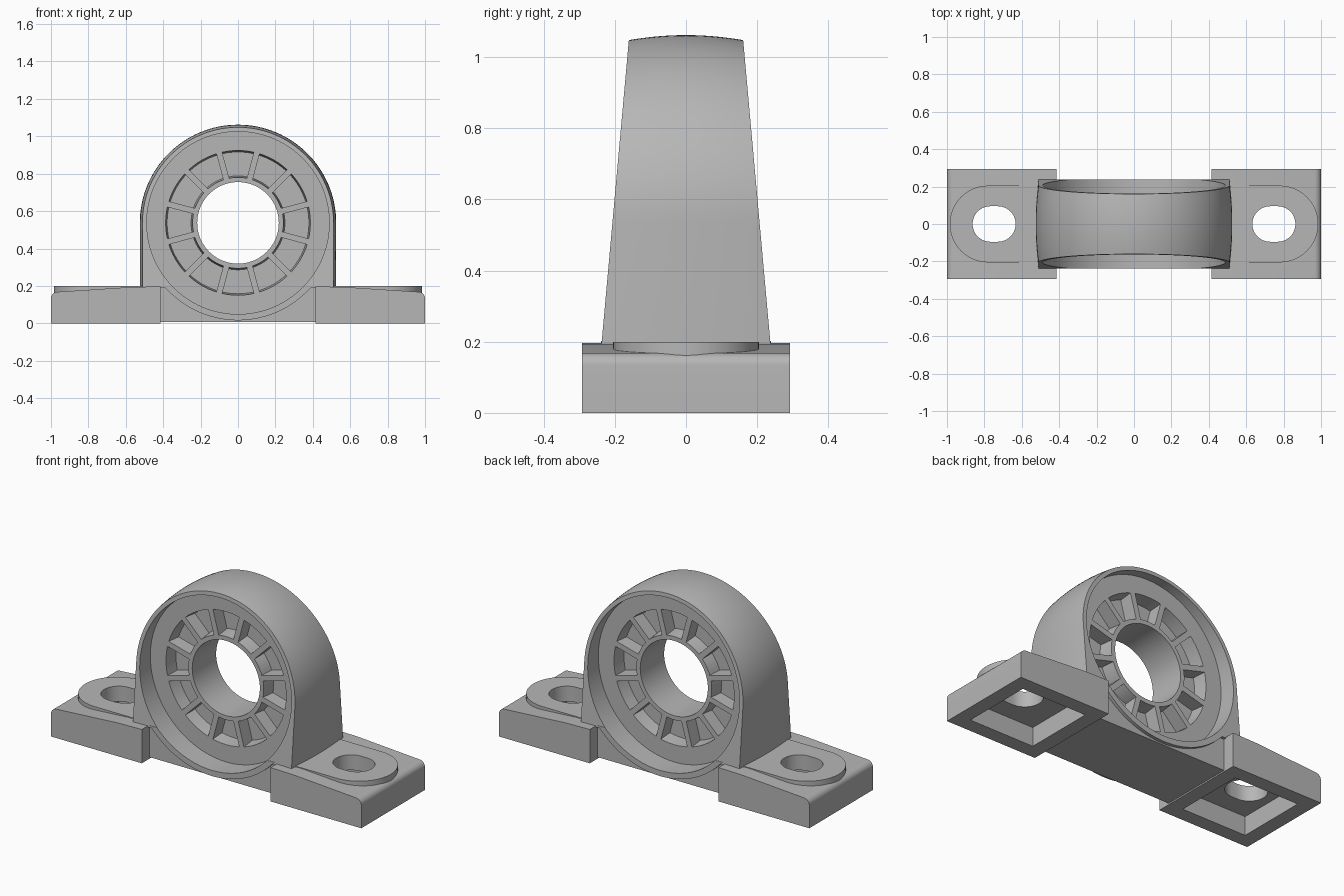
import bpy, bmesh
from math import sin, cos, asin, pi, radians, sqrt

cube = bpy.data.objects.get("Cube")
if cube:
    bpy.data.objects.remove(cube, do_unlink=True)

AXIS_Z = 0.537      # height of the bearing axis
RIM = 0.525         # outer housing radius
BORE = 0.488        # housing bore radius
SEAT_Z = 0.197      # top of the feet

grey = bpy.data.materials.new("cast grey")
grey.use_nodes = True
colour = (0.47, 0.47, 0.47, 1)
grey.diffuse_color = colour
grey.node_tree.nodes["Principled BSDF"].inputs["Base Color"].default_value = colour


def loft(name, *solids):
    """Each solid is a list of matching rings, bridged and capped."""
    bm = bmesh.new()
    for rings in solids:
        rows = [[bm.verts.new(p) for p in ring] for ring in rings]
        n = len(rows[0])
        for a, b in zip(rows, rows[1:]):
            for i in range(n):
                j = (i + 1) % n
                bm.faces.new((a[i], a[j], b[j], b[i]))
        bm.faces.new(rows[0])
        bm.faces.new(rows[-1][::-1])
    bmesh.ops.recalc_face_normals(bm, faces=bm.faces)
    mesh = bpy.data.meshes.new(name)
    bm.to_mesh(mesh)
    bm.free()
    mesh.materials.append(grey)
    obj = bpy.data.objects.new(name, mesh)
    bpy.context.collection.objects.link(obj)
    return obj


def along_y(outline, *ys):
    return [[(x, y, z) for x, z in outline] for y in ys]


def along_z(outline, *zs):
    return [[(x, y, z) for x, y in outline] for z in zs]


def arc(cx, cy, r, start, end, steps):
    return [(cx + r * cos(radians(start + (end - start) * i / steps)),
             cy + r * sin(radians(start + (end - start) * i / steps)))
            for i in range(steps + 1)]


def circle(r, steps=96):
    return arc(0, AXIS_Z, r, 0, 360, steps)[:-1]


def box(x0, x1, y, z0, z1):
    return along_y([(x0, z0), (x1, z0), (x1, z1), (x0, z1)], -y, y)


def combine(obj, tool, operation):
    mod = obj.modifiers.new(operation.lower(), 'BOOLEAN')
    mod.operation = operation
    mod.solver = 'EXACT'
    mod.object = tool
    bpy.context.view_layer.objects.active = obj
    bpy.ops.object.modifier_apply(modifier=mod.name)
    bpy.data.objects.remove(tool, do_unlink=True)


# Arched housing: tapers upward in depth and bulges slightly across it
def half_depth(z):
    return 0.237 - 0.09 * (z - 0.2)


def arch_ring(t):
    r = RIM - 0.014 * t * t
    outline = [(r, 0.19)] + arc(0, AXIS_Z, r, 0, 180, 64) + [(-r, 0.19)]
    return [(x, t * half_depth(z), z) for x, z in outline]


housing = loft("housing", [arch_ring(i / 6) for i in range(-6, 7)])

# Round collar that hangs below the arch, between the feet
low = 90 - 180 / pi * asin(sqrt(1 - ((AXIS_Z - 0.2) / RIM) ** 2))
collar = loft("collar", along_y(arc(0, AXIS_Z, RIM - 0.004, 180 + low, 360 - low, 40),
                                -0.239, 0.239))
combine(housing, collar, 'UNION')

# Web joining the feet
combine(housing, loft("web", box(-0.45, 0.45, 0.22, 0.008, 0.194)), 'UNION')
combine(housing, loft("bore", along_y(circle(BORE), -0.5, 0.5)), 'DIFFERENCE')

# Bearing disc with a centre bore and twelve blind pockets on each face
disc = loft("bearing_disc", along_y(circle(BORE + 0.002), -0.11, 0.11))
combine(disc, loft("shaft_hole", along_y(circle(0.218), -0.5, 0.5)), 'DIFFERENCE')


def pocket_outline(angle, inset):
    inner, outer = 0.243 + inset, 0.387 - inset
    a, b = (15 - 180 / pi * asin(0.016 / r) for r in (outer, inner))
    return (arc(0, AXIS_Z, outer, angle - a, angle + a, 6)
            + arc(0, AXIS_Z, inner, angle + b, angle - b, 6))


pockets = []
for side in (-1, 1):
    for k in range(12):
        top, floor = pocket_outline(30 * k, 0), pocket_outline(30 * k, 0.008)
        pockets.append(along_y(floor, side * 0.03) + along_y(top, side * 0.11, side * 0.2))
combine(disc, loft("pockets", *pockets), 'DIFFERENCE')


# Feet: sloped top, raised slot boss, bolt slot and hollow underside
def make_foot(name, s):
    def flip(points):
        return [(s * x, v) for x, v in points]

    profile = ([(0.415, 0), (1, 0)] + arc(0.965, 0.133, 0.035, 0, 86, 8)
               + [(0.57, 0.194), (0.415, SEAT_Z)])
    foot = loft(name, along_y(flip(profile), -0.293, 0.293))
    boss = [(0.45, -0.205)] + arc(0.78, 0, 0.205, -90, 90, 32) + [(0.45, 0.205)]
    combine(foot, loft("boss", along_z(flip(boss), 0.15, SEAT_Z + 0.002)), 'UNION')
    combine(foot, loft("hollow", box(s * 0.5, s * 0.915, 0.208, -0.1, 0.11)), 'DIFFERENCE')
    slot = arc(0.768, 0, 0.095, -90, 90, 20) + arc(0.728, 0, 0.095, 90, 270, 20)
    combine(foot, loft("slot", along_z(flip(slot), -0.1, 0.4)), 'DIFFERENCE')
    return foot


feet = [make_foot("left_foot", 1), make_foot("right_foot", -1)]

# Smooth the curved faces and keep the edges sharp
for obj in bpy.context.view_layer.objects:
    obj.select_set(obj in [housing, disc] + feet)
bpy.context.view_layer.objects.active = housing
bpy.ops.object.shade_smooth_by_angle(angle=radians(30))
